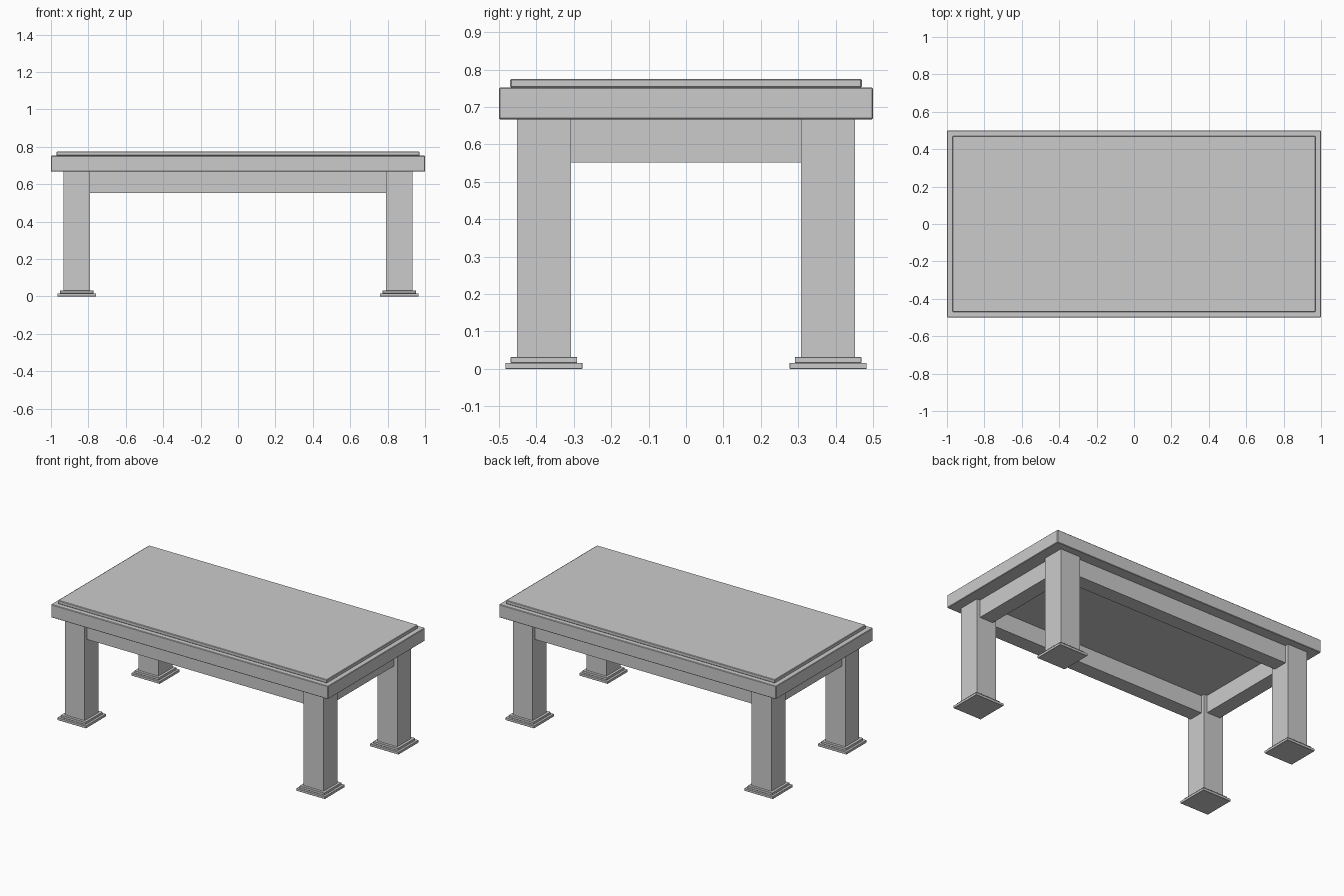
import bpy

if "Cube" in bpy.data.objects:
    bpy.data.objects.remove(bpy.data.objects["Cube"])


def box(name, center, size, bevel=0.0):
    """Axis-aligned box with an optional small chamfer."""
    bpy.ops.mesh.primitive_cube_add(size=1, location=center)
    ob = bpy.context.object
    ob.name = name
    ob.scale = size
    bpy.ops.object.transform_apply(location=False, rotation=False, scale=True)
    if bevel:
        mod = ob.modifiers.new("edge_chamfer", 'BEVEL')
        mod.width = bevel
        mod.segments = 1
    return ob


def slab(name, center_xy, size_xy, z0, z1, bevel=0.0):
    """Box given by its footprint and its bottom and top heights."""
    return box(name, (*center_xy, (z0 + z1) / 2), (*size_xy, z1 - z0), bevel)


LEG_X, LEG_Y, LEG_W = 0.862, 0.380, 0.144
APRON_T = 0.097
TOP_Z = 0.667

# Table top: thick slab with a thinner raised panel
slab("table_top", (0, 0), (2.0, 1.0), TOP_Z, 0.752, 0.003)
slab("raised_top_panel", (0, 0), (1.94, 0.94), 0.752, 0.775, 0.003)

# Legs with stepped feet
for sx, side in ((-1, "left"), (1, "right")):
    for sy, end in ((-1, "front"), (1, "back")):
        c = (sx * LEG_X, sy * LEG_Y)
        tag = f"{end}_{side}"
        slab(f"{tag}_leg", c, (LEG_W, LEG_W), 0.031, TOP_Z)
        slab(f"{tag}_foot_upper", c, (0.178, 0.178), 0.016, 0.031, 0.001)
        slab(f"{tag}_foot_lower", c, (0.206, 0.206), 0.0, 0.016, 0.001)

# Aprons between the legs, set back from the leg faces
for s, end, side in ((-1, "front", "left"), (1, "back", "right")):
    slab(f"{end}_apron", (0, s * LEG_Y), (2 * LEG_X - LEG_W, APRON_T), 0.552, TOP_Z)
    slab(f"{side}_apron", (s * LEG_X, 0), (APRON_T, 2 * LEG_Y - LEG_W), 0.552, TOP_Z)
